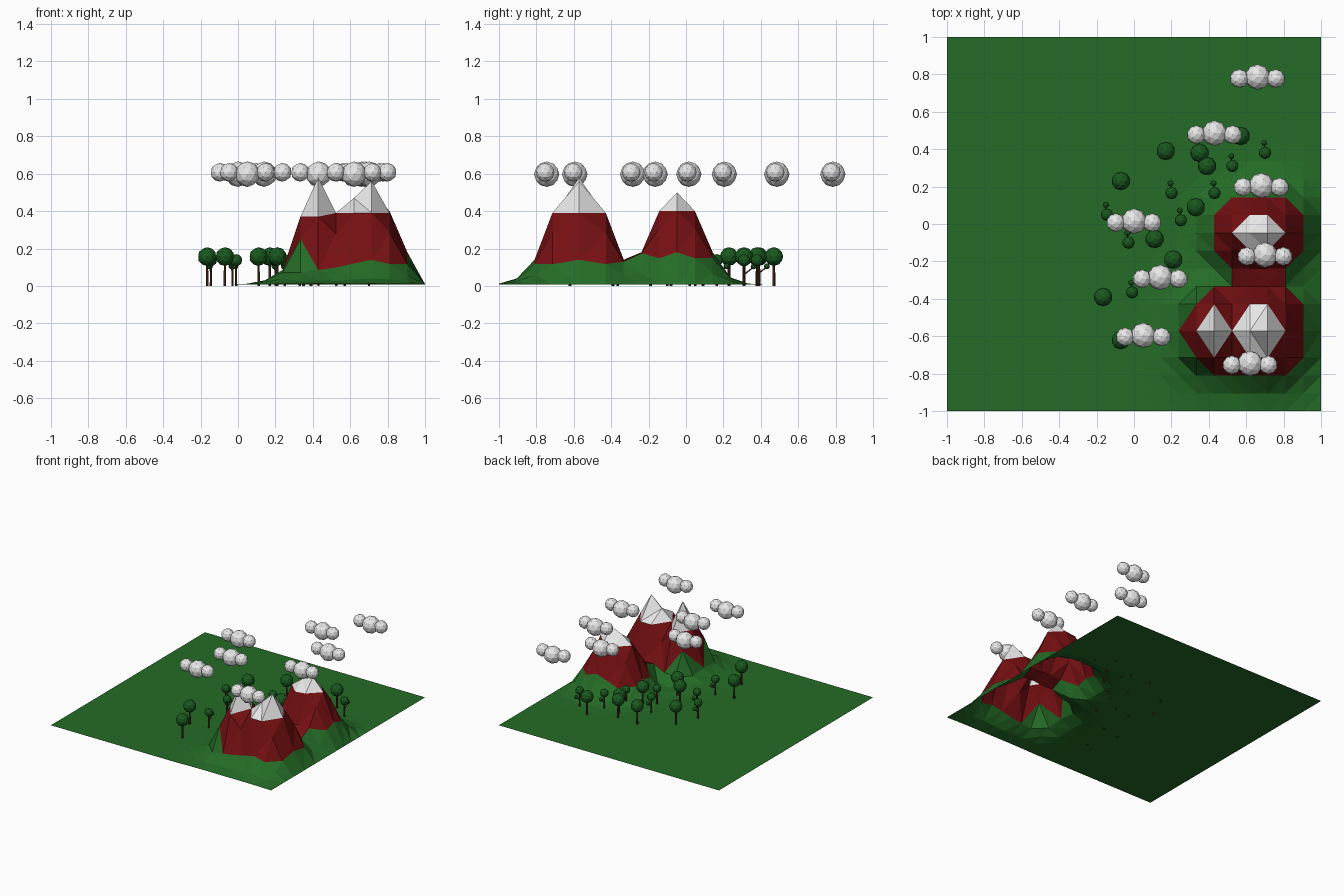
import bpy, bmesh, math
from mathutils import Vector, Matrix

if "Cube" in bpy.data.objects:
    bpy.data.objects.remove(bpy.data.objects["Cube"])


def material(name, rgb):
    m = bpy.data.materials.new(name)
    m.diffuse_color = (*rgb, 1)
    m.use_nodes = True
    m.node_tree.nodes["Principled BSDF"].inputs["Base Color"].default_value = m.diffuse_color
    return m


GRASS = material("grass green", (0.018, 0.15, 0.02))
ROCK = material("rock red", (0.18, 0.005, 0.006))
SNOW = material("snow white", (0.8, 0.8, 0.8))
LEAF = material("leaf green", (0.01, 0.10, 0.013))
BARK = material("bark brown", (0.08, 0.03, 0.014))
CLOUD = material("cloud white", (0.8, 0.8, 0.8))


def finish(bm, name, mats):
    me = bpy.data.meshes.new(name)
    bm.to_mesh(me)
    bm.free()
    for m in mats:
        me.materials.append(m)
    ob = bpy.data.objects.new(name, me)
    bpy.context.collection.objects.link(ob)
    return ob


def ball(bm, pos, r, index=0):
    geo = bmesh.ops.create_icosphere(bm, subdivisions=2, radius=r,
                                     matrix=Matrix.Translation(pos))
    for f in {f for v in geo["verts"] for f in v.link_faces}:
        f.material_index = index


def stick(bm, a, b, r, index=0):
    a, b = Vector(a), Vector(b)
    d = b - a
    mat = Matrix.Translation((a + b) / 2) @ d.to_track_quat('Z', 'Y').to_matrix().to_4x4()
    geo = bmesh.ops.create_cone(bm, cap_ends=True, segments=6, radius1=r, radius2=r * 0.8,
                                depth=d.length, matrix=mat)
    for f in {f for v in geo["verts"] for f in v.link_faces}:
        f.material_index = index


# Terrain: one sheet, pulled up into peaks; two rows merge along the front ridge
BASE = 0.008
step = 2 / 21
xs = [-1 + step * i for i in range(22)]
ys = xs[:4] + [-0.571] + xs[6:]          # row 4 = front ridge, row 9 = rear peak

# (column, row, height at 0, 1, 2... grid steps from the top)
peaks = [
    (15, 4, [0.58, 0.37, 0.085, 0.03, 0.012, BASE]),
    (18, 4, [0.56, 0.39, 0.14, 0.04, 0.012, BASE]),
    (17, 4, [0.47, 0.39, 0.12, 0.03, BASE]),
    (18, 9, [0.50, 0.40, 0.18, 0.045, 0.012, BASE]),
    (17, 9, [0.46, 0.39, 0.14, 0.03, BASE]),
]
for c in range(16, 20):                   # saddle joining the mountains
    peaks += [(c, 6, [0.13, 0.02, BASE]), (c, 7, [0.175, 0.02, BASE])]


def height(c, r):
    z = BASE
    for pc, pr, prof in peaks:
        d = math.hypot(c - pc, r - pr)
        i = int(d)
        if i < len(prof) - 1:
            z = max(z, prof[i] + (prof[i + 1] - prof[i]) * (d - i))
    return BASE if c == 21 else z


bm = bmesh.new()
grid = [[bm.verts.new((x, y, height(c, r))) for c, x in enumerate(xs)]
        for r, y in enumerate(ys)]
for r in range(len(ys) - 1):
    for c in range(len(xs) - 1):
        bm.faces.new((grid[r][c], grid[r][c + 1], grid[r + 1][c + 1], grid[r + 1][c]))
bmesh.ops.triangulate(bm, faces=bm.faces[:], quad_method='SHORT_EDGE')
for f in bm.faces:                        # grass, rock and snow by height
    z = f.calc_center_median().z
    f.material_index = 2 if z > 0.385 else 1 if z > 0.14 else 0
finish(bm, "terrain", [GRASS, ROCK, SNOW])

# Large round trees
for x, y in [(0.17, 0.39), (0.35, 0.38), (0.39, 0.31), (-0.07, 0.23), (0.33, 0.09),
             (0.11, -0.08), (0.21, -0.19), (-0.165, -0.39), (0.57, 0.47), (-0.07, -0.62)]:
    bm = bmesh.new()
    stick(bm, (x, y, 0), (x, y, 0.14), 0.008, 1)
    ball(bm, (x, y, 0.157), 0.05)
    finish(bm, "large_tree", [LEAF, BARK])

# Small trees with a side branch
for x, y in [(0.70, 0.38), (0.525, 0.31), (0.20, 0.165), (0.43, 0.165), (0.25, 0.02),
             (-0.145, 0.05), (-0.03, -0.10), (-0.01, -0.365)]:
    bm = bmesh.new()
    stick(bm, (x, y, 0), (x, y, 0.13), 0.007, 1)
    stick(bm, (x, y, 0.06), (x - 0.005, y + 0.05, 0.10), 0.004, 1)
    ball(bm, (x, y, 0.137), 0.033)
    ball(bm, (x - 0.005, y + 0.052, 0.105), 0.016)
    finish(bm, "small_tree", [LEAF, BARK])

# Clouds: a big puff between two smaller ones
for x, y in [(0.66, 0.785), (0.43, 0.485), (0.68, 0.205), (0.0, 0.015),
             (0.70, -0.165), (0.14, -0.285), (0.05, -0.595), (0.62, -0.745)]:
    bm = bmesh.new()
    ball(bm, (x, y, 0.597), 0.068)
    for s in (-1, 1):
        ball(bm, (x + s * 0.097, y - 0.008, 0.607), 0.05)
    finish(bm, "cloud", [CLOUD])
